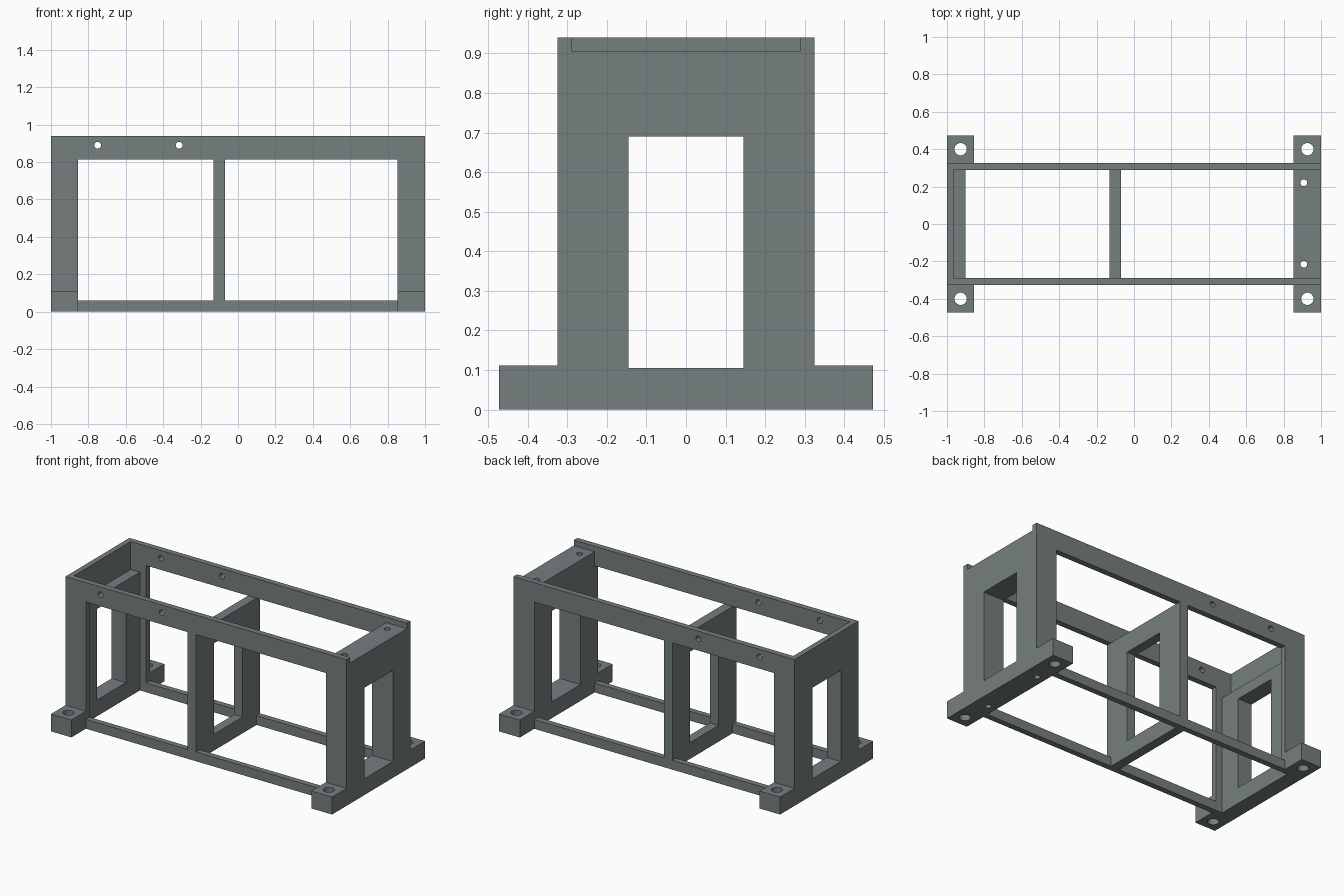
import bpy
import math

if "Cube" in bpy.data.objects:
    bpy.data.objects.remove(bpy.data.objects["Cube"])

grey = bpy.data.materials.new("steel grey")
grey.diffuse_color = (0.181, 0.209, 0.212, 1)
grey.use_nodes = True
grey.node_tree.nodes["Principled BSDF"].inputs["Base Color"].default_value = grey.diffuse_color


def box(name, x0, x1, y0, y1, z0, z1):
    bpy.ops.mesh.primitive_cube_add(
        size=1, location=((x0 + x1) / 2, (y0 + y1) / 2, (z0 + z1) / 2))
    ob = bpy.context.object
    ob.name = name
    ob.scale = (x1 - x0, y1 - y0, z1 - z0)
    bpy.ops.object.transform_apply(location=False, rotation=False, scale=True)
    ob.data.materials.append(grey)
    return ob


def drill(x, y, z, radius, depth, axis="Z"):
    rot = (math.pi / 2, 0, 0) if axis == "Y" else (0, 0, 0)
    bpy.ops.mesh.primitive_cylinder_add(
        vertices=32, radius=radius, depth=depth, location=(x, y, z), rotation=rot)
    return bpy.context.object


def cut(ob, cutters):
    bpy.context.view_layer.objects.active = ob
    for c in cutters:
        mod = ob.modifiers.new("cut", "BOOLEAN")
        mod.operation = "DIFFERENCE"
        mod.solver = "EXACT"
        mod.object = c
        bpy.ops.object.modifier_apply(modifier=mod.name)
        bpy.data.objects.remove(c, do_unlink=True)
    bpy.ops.object.select_all(action="DESELECT")
    ob.select_set(True)
    bpy.context.view_layer.objects.active = ob
    bpy.ops.object.shade_smooth_by_angle(angle=math.radians(30))


IN, OUT, FOOT = 0.288, 0.325, 0.472   # inner, outer and foot half depths
TOP = 0.94


def doorway(x0, x1):
    return box("doorway_cutter", x0 - 0.1, x1 + 0.1, -0.145, 0.145, 0.105, 0.69)


for side, label in ((-1, "front"), (1, "back")):
    # Long side plate with two window openings and two rail holes
    y0, y1 = sorted((side * IN, side * OUT))
    plate = box(label + "_side_plate", -1, 1, y0, y1, 0, TOP)
    cut(plate, [
        box("window_cutter", -0.855, -0.13, y0 - 0.1, y1 + 0.1, 0.06, 0.815),
        box("window_cutter", -0.07, 0.852, y0 - 0.1, y1 + 0.1, 0.06, 0.815),
        drill(-0.75, side * 0.306, 0.89, 0.018, 0.3, "Y"),
        drill(-0.315, side * 0.306, 0.89, 0.018, 0.3, "Y"),
    ])
    # Mounting feet with bolt holes
    f0, f1 = sorted((side * OUT, side * FOOT))
    for x0, x1, end in ((-1, -0.855, "left"), (0.852, 1, "right")):
        foot = box(label + "_" + end + "_foot", x0, x1, f0, f1, 0, 0.112)
        cut(foot, [drill(math.copysign(0.927, x0), side * 0.4, 0.05, 0.033, 0.4)])

# Thick right end frame, set below the rails, with long vertical holes
right_end = box("right_end_frame", 0.852, 1, -IN, IN, 0, 0.905)
cut(right_end, [doorway(0.852, 1)] +
    [drill(0.908, y, 0.45, 0.018, 1.4) for y in (-0.215, 0.22)])

# Thin left end wall, with a lower inner frame behind it
for name, x0, x1, top in (("left_end_wall", -1, -0.965, TOP),
                          ("left_inner_frame", -0.965, -0.9, 0.76),
                          ("middle_divider", -0.13, -0.07, 0.815)):
    cut(box(name, x0, x1, -IN, IN, 0, top), [doorway(x0, x1)])
